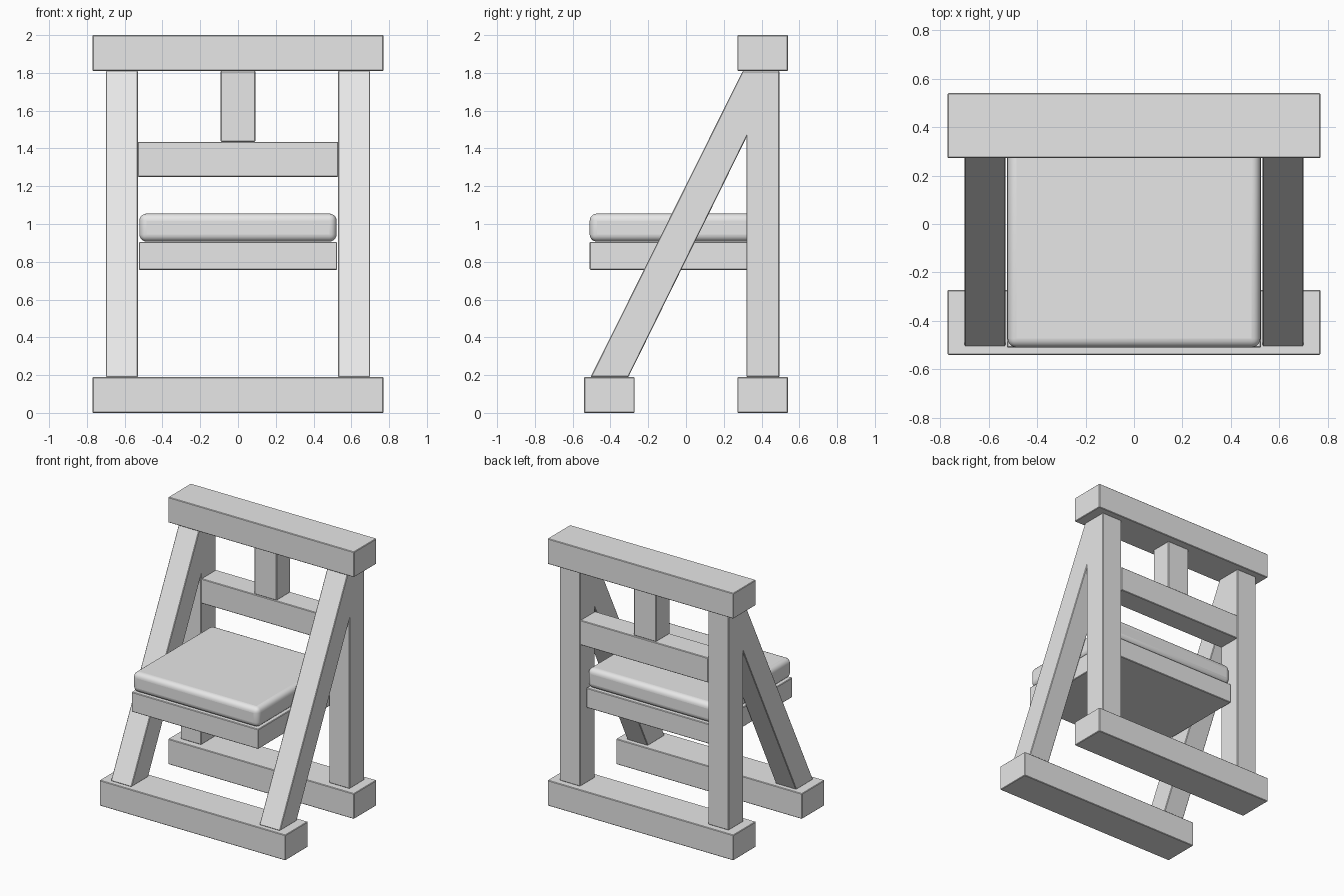
import bpy
import bmesh
from math import radians

cube = bpy.data.objects.get("Cube")
if cube:
    bpy.data.objects.remove(cube, do_unlink=True)

# One plain grey for the whole chair
grey = bpy.data.materials.new("plain_grey")
grey.use_nodes = True
grey.diffuse_color = (0.8, 0.8, 0.8, 1)
grey.node_tree.nodes["Principled BSDF"].inputs["Base Color"].default_value = (0.8, 0.8, 0.8, 1)


def prism(name, profile, x0, x1, bevel=0.004, segments=1):
    """Extrude a side profile of (y, z) points from x0 to x1."""
    bm = bmesh.new()
    face = bm.faces.new([bm.verts.new((x0, y, z)) for y, z in profile])
    out = bmesh.ops.extrude_face_region(bm, geom=[face])
    for v in out["geom"]:
        if isinstance(v, bmesh.types.BMVert):
            v.co.x = x1
    bmesh.ops.recalc_face_normals(bm, faces=bm.faces)
    mesh = bpy.data.meshes.new(name)
    bm.to_mesh(mesh)
    bm.free()
    mesh.materials.append(grey)
    obj = bpy.data.objects.new(name, mesh)
    bpy.context.collection.objects.link(obj)
    mod = obj.modifiers.new("soft_edges", 'BEVEL')
    mod.width = bevel
    mod.segments = segments
    return obj


def block(name, half_x, y0, y1, z0, z1, **kw):
    """Box centred on x = 0."""
    return prism(name, [(y0, z0), (y1, z0), (y1, z1), (y0, z1)], -half_x, half_x, **kw)


FOOT, TOP = 0.19, 1.81          # heights where the legs start and end
LEG_IN, LEG_OUT = 0.53, 0.70    # inner and outer sides of the legs
BACK0, BACK1 = 0.32, 0.495      # depth of the upright back frame

# Long cross beams
block("front_foot_beam", 0.77, -0.54, -0.272, 0, FOOT)
block("back_foot_beam", 0.77, 0.272, 0.54, 0, FOOT)
block("top_beam", 0.77, 0.272, 0.54, TOP, 2.0)

# Upright back legs and slanted front legs
for side, s in (("left", 1), ("right", -1)):
    upright = [(BACK0, FOOT), (BACK1, FOOT), (BACK1, TOP), (BACK0, TOP)]
    prism(side + "_back_leg", upright, s * LEG_IN, s * LEG_OUT)
    slanted = [(-0.505, FOOT), (-0.305, FOOT), (0.493, TOP), (0.3, TOP)]
    prism(side + "_front_leg", slanted, s * LEG_IN, s * LEG_OUT)

# Backrest
block("back_rail", LEG_IN, BACK0, BACK1, 1.25, 1.435)
block("back_post", 0.092, BACK0 + 0.005, BACK1 - 0.01, 1.435, TOP)

# Seat
block("seat_base", 0.525, -0.51, 0.43, 0.757, 0.905)
cushion = block("seat_cushion", 0.522, -0.51, 0.43, 0.907, 1.055, bevel=0.038, segments=5)
bpy.ops.object.select_all(action='DESELECT')
cushion.select_set(True)
bpy.context.view_layer.objects.active = cushion
bpy.ops.object.shade_smooth_by_angle(angle=radians(40))
